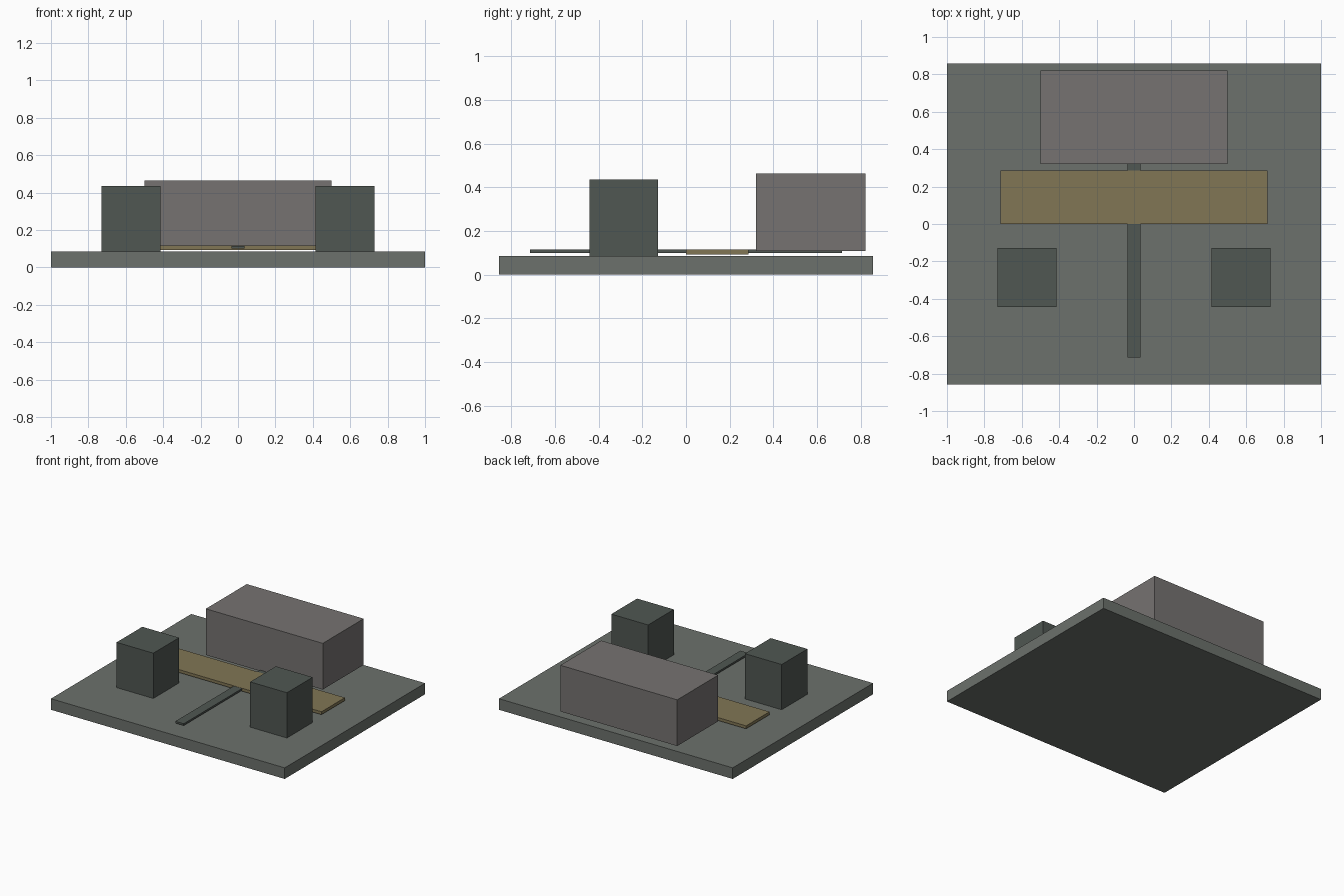
import bpy

if "Cube" in bpy.data.objects:
    bpy.data.objects.remove(bpy.data.objects["Cube"])

U = 1 / 7  # layout unit: the base is 14 x 12 units


def material(name, rgb):
    m = bpy.data.materials.new(name)
    m.diffuse_color = (*rgb, 1)
    m.use_nodes = True
    m.node_tree.nodes["Principled BSDF"].inputs["Base Color"].default_value = m.diffuse_color
    return m


def box(name, x, y, z, mat):
    """Box from (min, max) ranges in layout units."""
    ranges = (x, y, z)
    bpy.ops.mesh.primitive_cube_add(size=1, location=[(a + b) / 2 * U for a, b in ranges])
    ob = bpy.context.object
    ob.name = name
    ob.scale = [(b - a) * U for a, b in ranges]
    bpy.ops.object.transform_apply(location=False, rotation=False, scale=True)
    ob.data.materials.append(mat)
    return ob


stone = material("stone", (0.15, 0.165, 0.15))
dark = material("dark_stone", (0.08, 0.095, 0.085))
grey = material("grey_stone", (0.18, 0.17, 0.165))
olive = material("olive", (0.22, 0.18, 0.09))

# Ground slab
box("base_slab", (-7, 7), (-6, 6), (0, 0.6), stone)

# Crossing paths hovering just above the slab
box("cross_path", (-5, 5), (0, 2), (0.65, 0.81), olive)
box("centre_path", (-0.25, 0.25), (-5, 5), (0.7, 0.8), dark)

# Large block at the back
box("back_block", (-3.5, 3.5), (2.25, 5.75), (0.75, 3.25), grey)

# Pair of front blocks
for side, label in ((-1, "left"), (1, "right")):
    cx = 4 * side
    box(f"front_block_{label}", (cx - 1.1, cx + 1.1), (-3.1, -0.9), (0.6, 3.05), dark)
